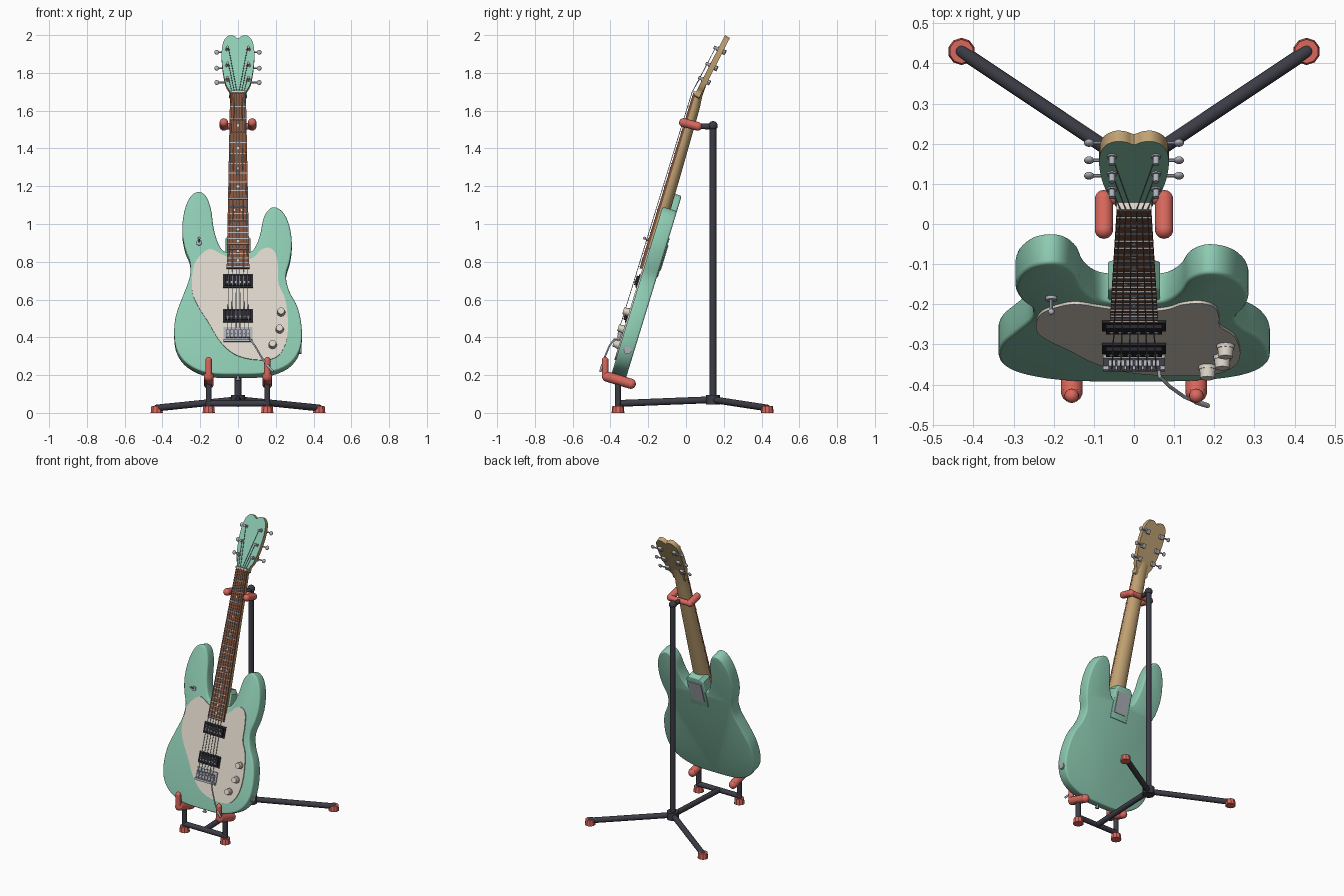
import bpy, bmesh, math
from mathutils import Matrix, Vector

if "Cube" in bpy.data.objects:
    bpy.data.objects.remove(bpy.data.objects["Cube"])

def mat(name, r, g, b):
    m = bpy.data.materials.new(name)
    m.diffuse_color = (r, g, b, 1)
    m.use_nodes = True
    m.node_tree.nodes["Principled BSDF"].inputs["Base Color"].default_value = m.diffuse_color
    return m

MINT = mat("mint paint", .27, .60, .45)
CREAM = mat("cream plastic", .72, .66, .58)
ROSE = mat("dark fretboard wood", .23, .085, .04)
MAPLE = mat("pale neck wood", .53, .36, .17)
STEEL = mat("stand metal", .045, .045, .06)
RED = mat("red rubber", .70, .14, .11)
BLACK = mat("pickup black", .02, .02, .024)
CHROME = mat("chrome", .42, .43, .48)

# Guitar frame: x across, -y out of the front face, z along the neck
G = Matrix.Translation((0, -.395, .205)) @ Matrix.Rotation(math.radians(-17), 4, 'X')
NUT = 1.55
H = G @ Matrix.Translation((0, -.01, NUT)) @ Matrix.Rotation(math.radians(-10), 4, 'X')
W = Matrix.Identity(4)

def v(z):
    return (z - .205) / .956

def finish(bm, name, m, frame=W, angle=35, face_mat=None):
    bmesh.ops.recalc_face_normals(bm, faces=bm.faces[:])
    me = bpy.data.meshes.new(name)
    me.materials.append(m)
    if face_mat:
        me.materials.append(face_mat)
        for f in bm.faces:
            f.material_index = int(f.normal.y < -.8)
    bm.to_mesh(me)
    bm.free()
    me.shade_smooth()
    me.set_sharp_from_angle(angle=math.radians(angle))
    ob = bpy.data.objects.new(name, me)
    ob.matrix_world = frame
    bpy.context.collection.objects.link(ob)

def cyl(bm, p, q, r, r2=None, seg=14):
    p, q = Vector(p), Vector(q)
    rot = (q - p).to_track_quat('Z', 'Y').to_matrix().to_4x4()
    bmesh.ops.create_cone(bm, cap_ends=True, segments=seg, radius1=r, radius2=r if r2 is None else r2,
                          depth=(q - p).length, matrix=Matrix.Translation((p + q) / 2) @ rot)

def ball(bm, p, r, scale=(1, 1, 1)):
    bmesh.ops.create_uvsphere(bm, u_segments=14, v_segments=8, radius=r,
                              matrix=Matrix.Translation(p) @ Matrix.Diagonal((*scale, 1)))

def capsule(bm, p, q, r):
    cyl(bm, p, q, r)
    ball(bm, p, r)
    ball(bm, q, r)

def box(bm, x, y, z):
    c = [(a + b) / 2 for a, b in (x, y, z)]
    s = [b - a for a, b in (x, y, z)]
    bmesh.ops.create_cube(bm, size=1, matrix=Matrix.Translation(c) @ Matrix.Diagonal((*s, 1)))

def smooth_loop(pts, n=4):
    out, k = [], len(pts)
    for i in range(k):
        a, b, c, d = (Vector(pts[(i + j) % k]) for j in (-1, 0, 1, 2))
        for s in range(n):
            t = s / n
            out.append(.5 * (2 * b + (c - a) * t + (2 * a - 5 * b + 4 * c - d) * t * t
                             + (3 * b - a - 3 * c + d) * t ** 3))
    return out

def prism(bm, pts, y0, y1, bevel=0):
    front = bm.faces.new([bm.verts.new((p[0], y0, p[1])) for p in pts])
    ext = bmesh.ops.extrude_face_region(bm, geom=[front], use_keep_orig=True)['geom']
    vs = [g for g in ext if isinstance(g, bmesh.types.BMVert)]
    back = [g for g in ext if isinstance(g, bmesh.types.BMFace) and len(g.verts) == len(pts)][0]
    bmesh.ops.translate(bm, verts=vs, vec=(0, y1 - y0, 0))
    if bevel:
        bmesh.ops.recalc_face_normals(bm, faces=bm.faces[:])
        bmesh.ops.bevel(bm, geom=list(front.edges) + list(back.edges), offset=bevel,
                        segments=3, profile=.5, affect='EDGES')

# Body with two horns (front-view x, z)
body = [(0, .205), (-.16, .212), (-.265, .258), (-.322, .33), (-.338, .42), (-.328, .52), (-.29, .625),
        (-.256, .72), (-.254, .80), (-.28, .87), (-.295, .96), (-.285, 1.066), (-.253, 1.145), (-.21, 1.172),
        (-.17, 1.15), (-.143, 1.08), (-.127, .97), (-.095, .88), (-.05, .85), (.05, .85), (.088, .875),
        (.117, .945), (.138, 1.04), (.18, 1.09), (.233, 1.07), (.27, 1.0), (.285, .90), (.275, .81),
        (.254, .73), (.27, .65), (.317, .557), (.338, .44), (.326, .335), (.265, .255), (.15, .212)]
bm = bmesh.new()
prism(bm, smooth_loop([(x, v(z)) for x, z in body]), 0, .08, .01)
finish(bm, "body", MINT, G)

# Heel block and its plate
bm = bmesh.new()
prism(bm, [(-.065, .56), (-.065, .755), (-.045, .78), (.045, .78), (.065, .755), (.065, .56)], .008, .085, .006)
finish(bm, "neck_heel", MINT, G)
bm = bmesh.new()
box(bm, (-.047, .047), (.083, .09), (.60, .74))
finish(bm, "neck_plate", CHROME, G)

# Pickguard
guard = [(-.15, .865), (-.21, .82), (-.238, .76), (-.243, .65), (-.217, .573), (-.16, .483), (-.095, .377),
         (-.016, .308), (.09, .28), (.196, .29), (.25, .36), (.265, .467), (.25, .6), (.215, .68), (.212, .76),
         (.2, .84), (.165, .872), (.12, .86), (.08, .82), (0, .80), (-.08, .835)]
bm = bmesh.new()
prism(bm, smooth_loop([(x, v(z)) for x, z in guard]), -.007, .002)
finish(bm, "pickguard", CREAM, G)

# Neck: D-shaped sections (z, half width, front y, back y)
bm = bmesh.new()
rings = []
for z, hw, y0, y1 in ((.58, .059, -.009, .05), (1.1, .05, -.009, .043), (1.48, .043, -.009, .036),
                      (1.55, .041, -.009, .03), (1.63, .045, .008, .034)):
    arc = [(hw * math.cos(math.pi * i / 12), y0 + .012 + (y1 - y0 - .012) * math.sin(math.pi * i / 12))
           for i in range(13)]
    rings.append([bm.verts.new((x, y, z)) for x, y in [(hw, y0)] + arc + [(-hw, y0)]])
for a, b in zip(rings, rings[1:]):
    for i in range(len(a)):
        j = (i + 1) % len(a)
        bm.faces.new((a[i], a[j], b[j], b[i]))
bm.faces.new(rings[0])
bm.faces.new(rings[-1])
finish(bm, "neck", MAPLE, G)

# Fretboard, frets, inlay dots, nut
END = .58
def half_width(z):
    return .06 + (.042 - .06) * (z - END) / (NUT - END)
bm = bmesh.new()
prism(bm, [(-.06, END), (-.042, NUT), (.042, NUT), (.06, END)], -.021, -.008)
finish(bm, "fretboard", ROSE, G)
SCALE = 1.335
fret = [NUT - SCALE * (1 - 2 ** (-n / 12)) for n in range(23)]
bm = bmesh.new()
for z in fret[1:]:
    box(bm, (-half_width(z), half_width(z)), (-.024, -.02), (z - .0025, z + .0025))
finish(bm, "frets", CHROME, G)
bm = bmesh.new()
for n in (3, 5, 7, 9, 12, 15, 17, 19, 21):
    z = (fret[n] + fret[n - 1]) / 2
    for x in ((-.022, .022) if n == 12 else (0,)):
        cyl(bm, (x, -.02, z), (x, -.0225, z), .007)
finish(bm, "inlay_dots", CREAM, G)
bm = bmesh.new()
box(bm, (-.043, .043), (-.027, .0), (NUT, NUT + .012))
finish(bm, "nut", CREAM, G)

# Headstock: painted face, bare wood behind
half = [(.041, -.015), (.046, .02), (.064, .055), (.08, .135), (.087, .235), (.077, .31), (.05, .344), (.022, .343)]
bm = bmesh.new()
prism(bm, smooth_loop(half + [(0, .328)] + [(-x, z) for x, z in reversed(half)]), 0, .03)
finish(bm, "headstock", MAPLE, H, face_mat=MINT)

# Tuners, three each side
PEGS = (.085, .17, .265)
bm = bmesh.new()
for s in (-1, 1):
    for h in PEGS:
        x = .055 * s
        cyl(bm, (x, .03, h), (x, -.024, h), .008)
        cyl(bm, (x, .002, h), (x, -.004, h), .013)
        box(bm, (x - .014, x + .014), (.028, .046), (h - .014, h + .014))
        cyl(bm, (x, .037, h), (.105 * s, .037, h), .0045, seg=8)
        ball(bm, (.112 * s, .037, h), .014, (.9, .6, 1))
finish(bm, "tuners", CHROME, H)

# Strings: bridge to nut, then nut to posts
bm, bh = bmesh.new(), bmesh.new()
for i in range(6):
    k = (i - 2.5) / 2.5
    cyl(bm, (.055 * k, -.03, v(.41)), (.034 * k, -.028, NUT + .006), .0018, seg=6)
    h = PEGS[i if i < 3 else 5 - i]
    cyl(bh, (.034 * k, -.018, .008), (math.copysign(.05, k), -.014, h), .0018, seg=6)
finish(bm, "strings", CHROME, G)
finish(bh, "headstock_strings", CHROME, H)

# Two pickups with pole pieces
bm, bp = bmesh.new(), bmesh.new()
for z in (v(.512), v(.695)):
    box(bm, (-.08, .08), (-.013, 0), (z - .037, z + .037))
    box(bm, (-.07, .07), (-.024, 0), (z - .026, z + .026))
    for i in range(6):
        x = .022 * (i - 2.5)
        cyl(bp, (x, -.02, z - .01), (x, -.0265, z - .01), .006, seg=10)
finish(bm, "pickups", BLACK, G)
finish(bp, "pickup_poles", CHROME, G)

# Bridge, saddles and tremolo arm
bm = bmesh.new()
box(bm, (-.077, .077), (-.014, 0), (v(.372), v(.45)))
box(bm, (-.077, .077), (-.024, 0), (v(.372), v(.385)))
for i in range(6):
    x = .022 * (i - 2.5)
    box(bm, (x - .009, x + .009), (-.029, -.01), (v(.392), v(.432)))
finish(bm, "bridge", CHROME, G)
bm = bmesh.new()
arm = [(.06, -.01, .19), (.064, -.04, .18), (.09, -.054, .14), (.125, -.06, .075), (.155, -.06, .03), (.183, -.06, 0)]
for a, b in zip(arm, arm[1:]):
    capsule(bm, a, b, .0045)
capsule(bm, arm[-2], arm[-1], .0065)
finish(bm, "tremolo_arm", CHROME, G)

# Knobs
bm = bmesh.new()
for x, z in ((.228, .53), (.22, .44), (.183, .358)):
    cyl(bm, (x, 0, v(z)), (x, -.016, v(z)), .023, .022, 18)
    cyl(bm, (x, -.016, v(z)), (x, -.038, v(z)), .02, .018, 18)
finish(bm, "knobs", CREAM, G)

# Toggle switch, output jack, strap button
bm = bmesh.new()
z = v(.9)
cyl(bm, (-.206, 0, z), (-.206, -.008, z), .015)
cyl(bm, (-.206, 0, z), (-.206, -.04, z + .012), .004, seg=8)
ball(bm, (-.206, -.042, z + .013), .008)
z = v(.345)
cyl(bm, (.315, .045, z), (.337, .045, z), .021)
cyl(bm, (0, .04, .01), (0, .04, -.02), .007)
cyl(bm, (0, .04, -.015), (0, .04, -.023), .013)
finish(bm, "switch_jack_and_strap_button", CHROME, G)

# Stand frame
HUB = (0, .143, .07)
bm = bmesh.new()
cyl(bm, (0, .143, .045), (0, .143, .095), .038)
cyl(bm, (0, .143, .05), (0, .143, 1.52), .018)
ball(bm, (0, .143, 1.52), .025)
cyl(bm, (0, .143, 1.515), (0, .065, 1.518), .015)
cyl(bm, HUB, (0, -.36, .05), .018)
capsule(bm, (-.155, -.36, .05), (.155, -.36, .05), .017)
for s in (-1, 1):
    capsule(bm, HUB, (.43 * s, .43, .026), .018)
    cyl(bm, (.155 * s, -.36, .03), (.155 * s, -.36, .175), .016)
finish(bm, "stand_frame", STEEL)

# Rubber feet, body cradle and neck yoke
bm = bmesh.new()
for s in (-1, 1):
    for x, y in ((.43, .43), (.155, -.36)):
        cyl(bm, (x * s, y, 0), (x * s, y, .037), .034, .03, 10)
finish(bm, "stand_feet", RED)
bm = bmesh.new()
for s in (-1, 1):
    x = .155 * s
    capsule(bm, (x, -.418, .192), (x, -.292, .154), .027)
    capsule(bm, (x, -.428, .195), (x, -.428, .278), .018)
finish(bm, "body_cradle", RED)
bm = bmesh.new()
for s in (-1, 1):
    capsule(bm, (.075 * s, -.014, 1.537), (.075 * s, .062, 1.517), .023)
cyl(bm, (-.075, .066, 1.517), (.075, .066, 1.517), .018)
finish(bm, "neck_yoke", RED)
